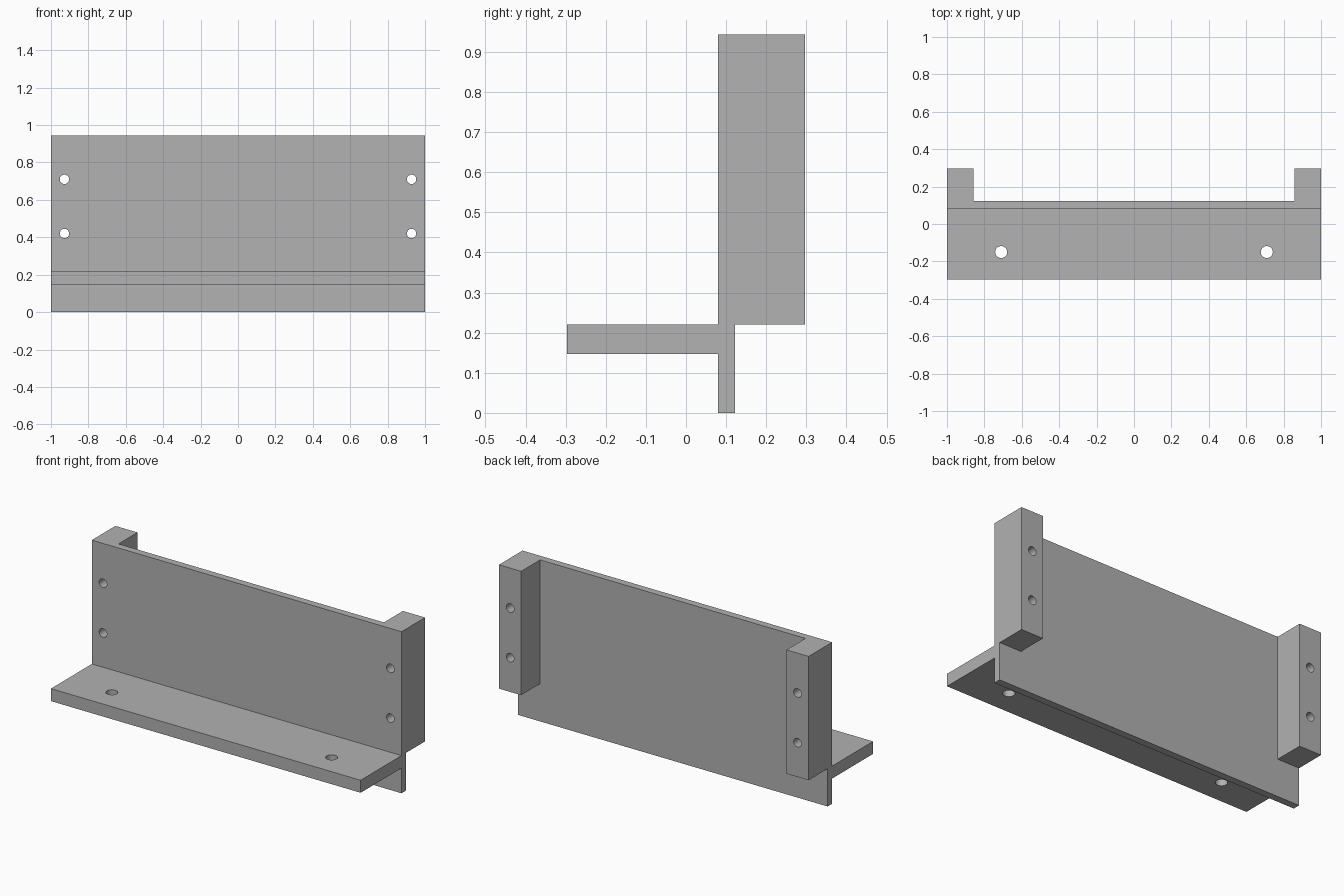
import bpy
import bmesh
from mathutils import Matrix, Vector
from math import pi

cube = bpy.data.objects.get("Cube")
if cube:
    bpy.data.objects.remove(cube, do_unlink=True)

grey = bpy.data.materials.new("plain grey")
grey.use_nodes = True
colour = (0.445, 0.445, 0.445, 1)
grey.diffuse_color = colour
grey.node_tree.nodes["Principled BSDF"].inputs["Base Color"].default_value = colour

# Shared dimensions
FRONT, PANEL_FRONT, PANEL_BACK, BACK = -0.297, 0.08, 0.122, 0.297
SHELF_BOTTOM, SHELF_TOP, TOP = 0.147, 0.22, 0.943
POST_INNER = 0.857


def add_object(name, bm):
    bmesh.ops.recalc_face_normals(bm, faces=bm.faces)
    mesh = bpy.data.meshes.new(name)
    bm.to_mesh(mesh)
    bm.free()
    mesh.materials.append(grey)
    obj = bpy.data.objects.new(name, mesh)
    bpy.context.collection.objects.link(obj)
    return obj


def extrude_profile(name, points, x0, x1):
    """Sweep a (y, z) outline from x0 to x1."""
    bm = bmesh.new()
    face = bm.faces.new([bm.verts.new((x0, y, z)) for y, z in points])
    swept = bmesh.ops.extrude_face_region(bm, geom=[face])["geom"]
    verts = [v for v in swept if isinstance(v, bmesh.types.BMVert)]
    bmesh.ops.translate(bm, verts=verts, vec=Vector((x1 - x0, 0, 0)))
    return add_object(name, bm)


def drill(bm, centre, radius, rotation):
    bmesh.ops.create_cone(bm, cap_ends=True, segments=32, radius1=radius,
                          radius2=radius, depth=1,
                          matrix=Matrix.Translation(centre) @ rotation)


# Wall panel and shelf share one cross-section
bracket = extrude_profile("panel_and_shelf", [
    (PANEL_FRONT, 0), (PANEL_BACK, 0), (PANEL_BACK, TOP), (PANEL_FRONT, TOP),
    (PANEL_FRONT, SHELF_TOP), (FRONT, SHELF_TOP),
    (FRONT, SHELF_BOTTOM), (PANEL_FRONT, SHELF_BOTTOM)], -1, 1)

# Rear mounting posts
post_outline = [(PANEL_BACK, SHELF_TOP), (BACK, SHELF_TOP),
                (BACK, TOP), (PANEL_BACK, TOP)]
left_post = extrude_profile("left_post", post_outline, POST_INNER, 1)
right_post = extrude_profile("right_post", post_outline, -1, -POST_INNER)

# Screw holes: two through each post, one near each end of the shelf
bm = bmesh.new()
for side in (-1, 1):
    for z in (0.42, 0.71):
        drill(bm, (side * 0.928, 0.2, z), 0.025, Matrix.Rotation(pi / 2, 4, "X"))
    drill(bm, (side * 0.71, -0.15, 0.2), 0.032, Matrix.Identity(4))
cutter = add_object("hole_cutter", bm)
cutter.hide_render = True

for part in (bracket, left_post, right_post):
    cut = part.modifiers.new("holes", "BOOLEAN")
    cut.operation = "DIFFERENCE"
    cut.solver = "EXACT"
    cut.object = cutter
    bpy.ops.object.select_all(action="DESELECT")
    part.select_set(True)
    bpy.context.view_layer.objects.active = part
    bpy.ops.object.modifier_apply(modifier=cut.name)
    bpy.ops.object.shade_smooth_by_angle()

bpy.data.objects.remove(cutter, do_unlink=True)
